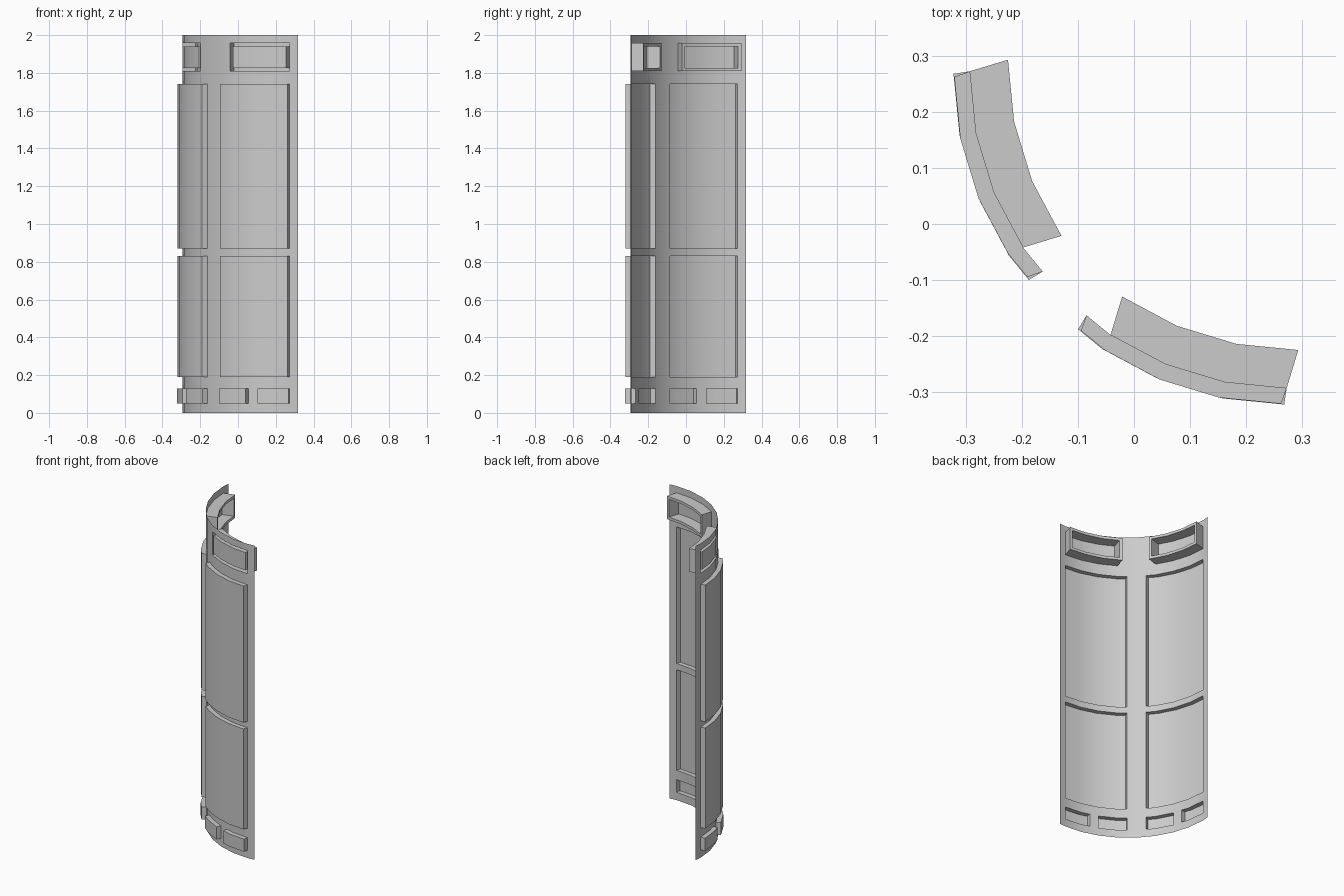
import bpy, bmesh, math
from mathutils import Vector

if "Cube" in bpy.data.objects:
    bpy.data.objects.remove(bpy.data.objects["Cube"])

C, R, STEP = 0.272, 0.565, math.radians(11.25)   # arc centre, radius, 32-sided circle
DEPTH_OUT, DEPTH_IN, RIM = 0.029, -0.0715, 0.017
END = -0.41                                       # sheet end, in facet units


def corner(i):
    return Vector((C - R * math.cos(i * STEP), C - R * math.sin(i * STEP), 0))


def point(u, z):
    """Point on the faceted arc: u counts facets, u = 4 is the middle."""
    i = math.floor(u)
    p = corner(i).lerp(corner(i + 1), u - i)
    p.z = z
    return p


def steps(*ends):
    """Break values plus all facet corners between them."""
    inner = [i for i in range(-1, 5) if min(ends) < i < max(ends)]
    return sorted(set(ends) | set(inner))


def add_cells(bm, us, zs, offset, mirror, walls):
    """Grid of cells pushed by offset(u, z); walls join cells of different height.
    offset returns None for a hole."""
    zero = Vector((0, 0, 0))

    def quad(*pts):
        if mirror:
            pts = [Vector((p.y, p.x, p.z)) for p in reversed(pts)]
        bm.faces.new([bm.verts.new(p) for p in pts])

    nu, nz = len(us) - 1, len(zs) - 1

    def off(i, j):
        if 0 <= i < nu and 0 <= j < nz:
            return offset((us[i] + us[i + 1]) / 2, (zs[j] + zs[j + 1]) / 2)
        return zero

    for i in range(nu + 1):
        for j in range(nz + 1):
            if i < nu and j < nz:
                o = off(i, j)
                if o is not None:
                    quad(point(us[i], zs[j]) + o, point(us[i + 1], zs[j]) + o,
                         point(us[i + 1], zs[j + 1]) + o, point(us[i], zs[j + 1]) + o)
            if not walls:
                continue
            if j < nz and off(i - 1, j) != off(i, j):
                a, b = off(i - 1, j), off(i, j)
                p, q = point(us[i], zs[j]), point(us[i], zs[j + 1])
                quad(p + a, p + b, q + b, q + a)
            if i < nu and off(i, j - 1) != off(i, j):
                a, b = off(i, j - 1), off(i, j)
                p, q = point(us[i], zs[j]), point(us[i + 1], zs[j])
                quad(p + a, q + a, q + b, p + b)


def finish(bm, name):
    bmesh.ops.remove_doubles(bm, verts=bm.verts, dist=1e-5)
    me = bpy.data.meshes.new(name)
    bm.to_mesh(me)
    bm.free()
    ob = bpy.data.objects.new(name, me)
    bpy.context.collection.objects.link(ob)
    bpy.ops.object.select_all(action='DESELECT')
    ob.select_set(True)
    bpy.context.view_layer.objects.active = ob
    bpy.ops.object.shade_smooth_by_angle(angle=math.radians(30))


# name, first facet, last facet, bottom, top, is it a framed window
parts = [
    ("upper_window_frame", 0, 3, 1.81, 1.957, True),
    ("tall_panel", 0, 3.5, 0.87, 1.74, False),
    ("short_panel", 0, 3.5, 0.19, 0.83, False),
    ("outer_foot_block", 0, 1.5, 0.05, 0.13, False),
    ("inner_foot_block", 2, 3.5, 0.05, 0.13, False),
]

# curved sheet with openings where the parts sit
def sheet_offset(u, z):
    hole = any(a < u < b and lo < z < hi for _, a, b, lo, hi, _ in parts)
    return None if hole else Vector((0, 0, 0))


bm = bmesh.new()
us = steps(END, 4, *[v for p in parts for v in p[1:3]])
zs = sorted({0, 2} | {v for p in parts for v in p[3:5]})
for mirror in (False, True):
    add_cells(bm, us, zs, sheet_offset, mirror, False)
finish(bm, "curved_sheet")

# pressed-out panels and blocks, pressed-in window frames, both sides
for name, a, b, lo, hi, window in parts:
    ang = (a + b) / 2 * STEP
    push = Vector((-math.cos(ang), -math.sin(ang), 0)) * (DEPTH_IN if window else DEPTH_OUT)
    us, zs = steps(a, b), [lo, hi]
    r = RIM / (R * STEP)
    if window:
        us, zs = steps(a, a + r, b - r, b), [lo, lo + RIM, hi - RIM, hi]

    def part_offset(u, z):
        pane = window and a + r < u < b - r and lo + RIM < z < hi - RIM
        return Vector((0, 0, 0)) if pane else push

    for mirror, side in ((False, "left"), (True, "right")):
        bm = bmesh.new()
        add_cells(bm, us, zs, part_offset, mirror, True)
        finish(bm, f"{name}_{side}")
